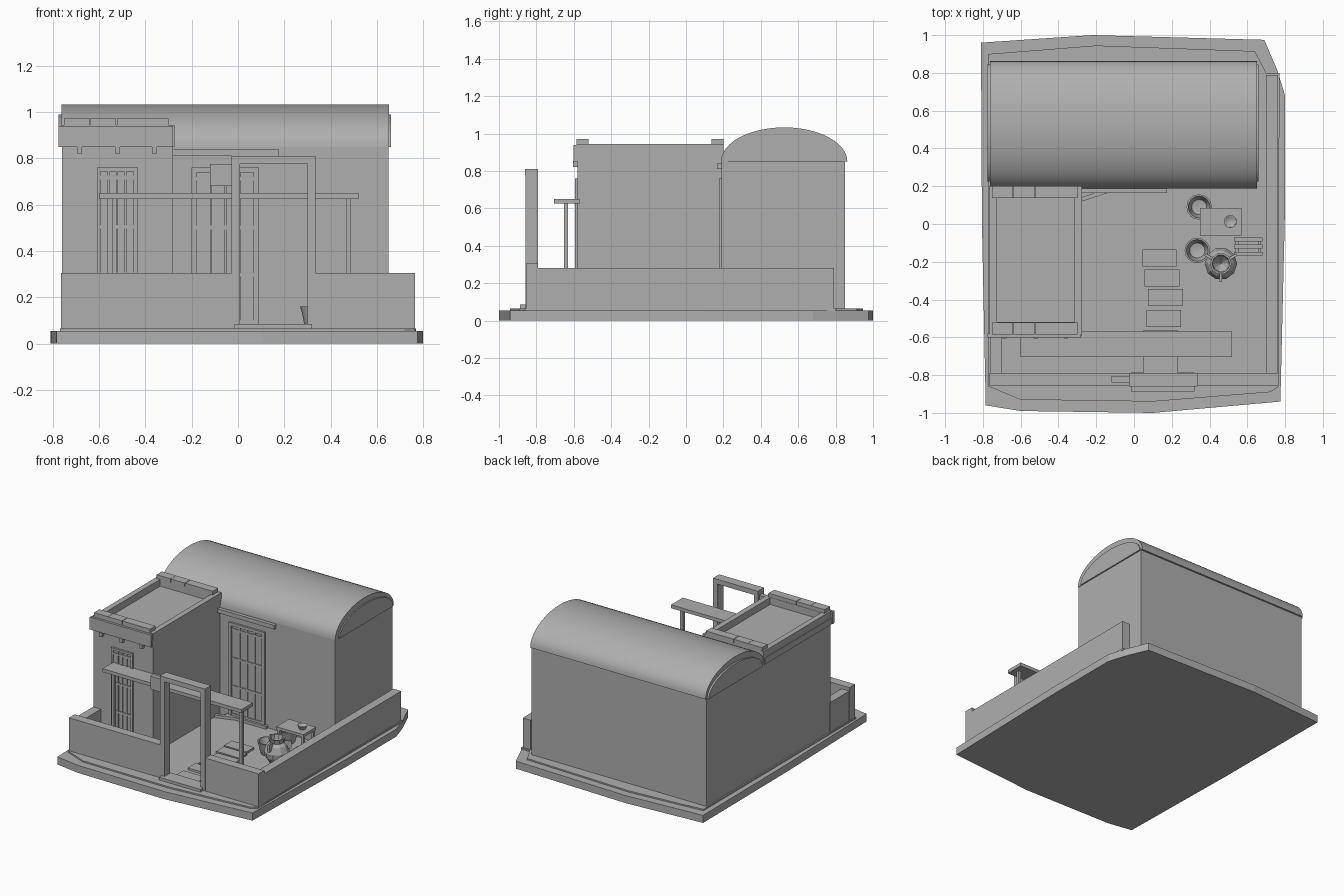
import bpy, bmesh, math
from mathutils import Matrix

if "Cube" in bpy.data.objects:
    bpy.data.objects.remove(bpy.data.objects["Cube"])

mat = bpy.data.materials.new("plain_grey")
mat.diffuse_color = (0.43, 0.43, 0.43, 1)
mat.use_nodes = True
mat.node_tree.nodes["Principled BSDF"].inputs["Base Color"].default_value = mat.diffuse_color


def finish(bm, name, smooth=False):
    bmesh.ops.recalc_face_normals(bm, faces=bm.faces)
    me = bpy.data.meshes.new(name)
    bm.to_mesh(me)
    bm.free()
    me.materials.append(mat)
    ob = bpy.data.objects.new(name, me)
    bpy.context.collection.objects.link(ob)
    if smooth:
        bpy.ops.object.select_all(action='DESELECT')
        ob.select_set(True)
        bpy.context.view_layer.objects.active = ob
        bpy.ops.object.shade_smooth_by_angle(angle=math.radians(35))
    return ob


def box(name, x0, x1, y0, y1, z0, z1, turn=0):
    bm = bmesh.new()
    bmesh.ops.create_cube(bm, size=1)
    m = (Matrix.Translation(((x0 + x1) / 2, (y0 + y1) / 2, (z0 + z1) / 2))
         @ Matrix.Rotation(math.radians(turn), 4, 'Z')
         @ Matrix.Diagonal((x1 - x0, y1 - y0, z1 - z0, 1)))
    bmesh.ops.transform(bm, matrix=m, verts=bm.verts)
    return finish(bm, name)


def prism(name, pts, offset, smooth=False):
    bm = bmesh.new()
    face = bm.faces.new([bm.verts.new(p) for p in pts])
    ext = bmesh.ops.extrude_face_region(bm, geom=[face], use_keep_orig=True)
    moved = [g for g in ext['geom'] if isinstance(g, bmesh.types.BMVert)]
    bmesh.ops.translate(bm, verts=moved, vec=offset)
    return finish(bm, name, smooth)


def lathe(name, x, y, profile, n=16, smooth=True):
    bm = bmesh.new()
    vs = [bm.verts.new((x + r, y, z)) for r, z in profile]
    es = [bm.edges.new(p) for p in zip(vs, vs[1:])]
    bmesh.ops.spin(bm, geom=vs + es, cent=(x, y, 0), axis=(0, 0, 1),
                   angle=math.tau, steps=n, use_merge=True)
    bmesh.ops.remove_doubles(bm, verts=bm.verts, dist=0.0005)
    return finish(bm, name, smooth)


def arch(x, cy, a, b, z, n=24):
    return [(x, cy - a * math.cos(math.pi * i / n), z + b * math.sin(math.pi * i / n))
            for i in range(n + 1)]


# Irregular ground slab and the raised yard floor
ground = [(-.81, .96), (-.22, 1), (.69, .975), (.76, .81), (.8, .68), (.8, .1),
          (.775, -.94), (.1, -1), (-.6, -.99), (-.785, -.96), (-.805, 0)]
prism("ground_slab", [(x, y, 0) for x, y in ground], (0, 0, .055))
floor = [(-.77, .9), (-.2, .945), (.64, .915), (.7, .8), (.77, .8), (.765, -.86),
         (.72, -.89), (.1, -.94), (-.6, -.93), (-.77, -.86)]
prism("yard_floor", [(x, y, .05) for x, y in floor], (0, 0, .015))

# Main house with barrel roof and end panels
box("house_walls", -.76, .65, .19, .85, .06, .86)
prism("barrel_roof", arch(-.762, .525, .338, .183, .85), (1.414, 0, 0), True)
prism("left_roof_end", arch(-.775, .535, .31, .14, .85), (.02, 0, 0))
prism("right_roof_end", arch(.645, .535, .31, .14, .85), (.015, 0, 0))

# Side wing with sunken flat roof
box("wing_walls", -.76, -.28, -.58, .2, .06, .87)
box("wing_front_parapet", -.765, -.275, -.585, -.52, .86, .945)
box("wing_back_parapet", -.765, -.275, .14, .2, .86, .945)
box("wing_left_parapet", -.765, -.725, -.55, .17, .86, .945)
box("wing_right_parapet", -.315, -.275, -.55, .17, .86, .945)
box("wing_lower_band", -.77, -.275, -.59, .19, .85, .895)
box("wing_front_cornice", -.775, -.28, -.602, -.58, .85, .94)
for i, x in enumerate((-.752, -.638, -.522, -.412)):
    for side, y in (("front", -.585), ("back", .137)):
        box(f"{side}_coping_{i}", x, x + .112, y, y + .063, .945, .972)
for x in (-.685, -.52, -.36):
    box("beam_end", x - .011, x + .011, -.605, -.57, .822, .852)

# Yard walls
box("front_wall_left", -.765, -.02, -.855, -.79, .055, .305)
box("front_wall_right", .32, .765, -.855, -.79, .055, .305)
box("right_yard_wall", .7, .763, -.8, .79, .055, .28)
box("left_yard_wall", -.763, -.7, -.8, -.57, .055, .28)

# Gateway, steps and hanging sign
box("gate_left_post", -.027, .008, -.858, -.792, .06, .8)
box("gate_right_post", .3, .335, -.858, -.792, .06, .8)
box("gate_lintel", -.027, .335, -.86, -.79, .775, .81)
box("gate_step", -.015, .32, -.888, -.785, .055, .085)
box("inner_step", .05, .23, -.785, -.7, .055, .08)
box("gate_sign", -.12, -.02, -.838, -.805, .68, .775)

# Pergola
box("pergola_top", -.6, .52, -.705, -.57, .625, .65)
for x in (-.553, .477):
    box("pergola_post", x - .011, x + .011, -.653, -.63, .06, .63)


# Doors: surround, leaf and raised glazing bars
def door(name, x0, x1, wall, z0, z1, t):
    box(name + "_left_jamb", x0, x0 + t, wall - .014, wall + .01, z0, z1)
    box(name + "_right_jamb", x1 - t, x1, wall - .014, wall + .01, z0, z1)
    box(name + "_head", x0, x1, wall - .014, wall + .01, z1 - t, z1)
    box(name + "_leaf", x0 + t, x1 - t, wall - .003, wall + .01, z0, z1 - t)
    w = (x1 - x0 - 2 * t) / 4
    for i in range(1, 4):
        cx = x0 + t + i * w
        box(name + "_bar", cx - .005, cx + .005, wall - .01, wall, z0, z1 - t)
    for f in (.02, .33, .64, .96):
        z = z0 + f * (z1 - t - z0)
        box(name + "_rail", x0 + t, x1 - t, wall - .009, wall, z - .008, z + .008)


door("wing_door", -.61, -.435, -.58, .08, .76, .016)
door("house_door", -.2, .09, .19, .08, .76, .022)
box("house_door_lintel", -.28, .175, .165, .195, .81, .84)
box("house_door_step", -.22, .11, .165, .195, .06, .085)
box("loose_plank", -.28, -.1, .148, .17, .06, .085, 18)

# Stepping stones
for x0, x1, y0, y1 in ((.045, .225, -.225, -.135), (.055, .24, -.33, -.24),
                       (.075, .26, -.435, -.345), (.065, .25, -.545, -.455),
                       (.05, .23, -.65, -.56)):
    box("stepping_stone", x0, x1, y0, y1, .06, .08)

# Small table with bowl
box("table_top", .35, .57, -.06, .085, .215, .235)
for x in (.365, .555):
    for y in (-.045, .07):
        box("table_leg", x - .01, x + .01, y - .01, y + .01, .06, .22)
lathe("bowl", .51, .013, [(0, .235), (.022, .235), (.034, .262), (.028, .262), (0, .242)])

# Pots and a large jar with handles
for x, y in ((.345, .09), (.335, -.14)):
    lathe("open_pot", x, y, [(0, .065), (.04, .065), (.05, .09), (.058, .13),
                             (.067, .16), (.058, .16), (.04, .09), (0, .08)])
lathe("large_jar", .46, -.21, [(0, .065), (.05, .065), (.08, .11), (.086, .15), (.07, .195),
                               (.05, .215), (.057, .245), (.047, .245), (.04, .21), (0, .16)],
      10, False)
for a in (30, 150, 270):
    dx, dy = math.cos(math.radians(a)) * .075, math.sin(math.radians(a)) * .075
    box("jar_handle", .46 + dx - .022, .46 + dx + .022, -.21 + dy - .007, -.21 + dy + .007,
        .17, .225, a)

# Slatted bench beside the wall
for y in (-.082, -.12, -.158):
    box("bench_slat", .53, .68, y - .011, y + .011, .13, .145)
for x in (.545, .665):
    box("bench_leg", x - .008, x + .008, -.165, -.075, .06, .132)
